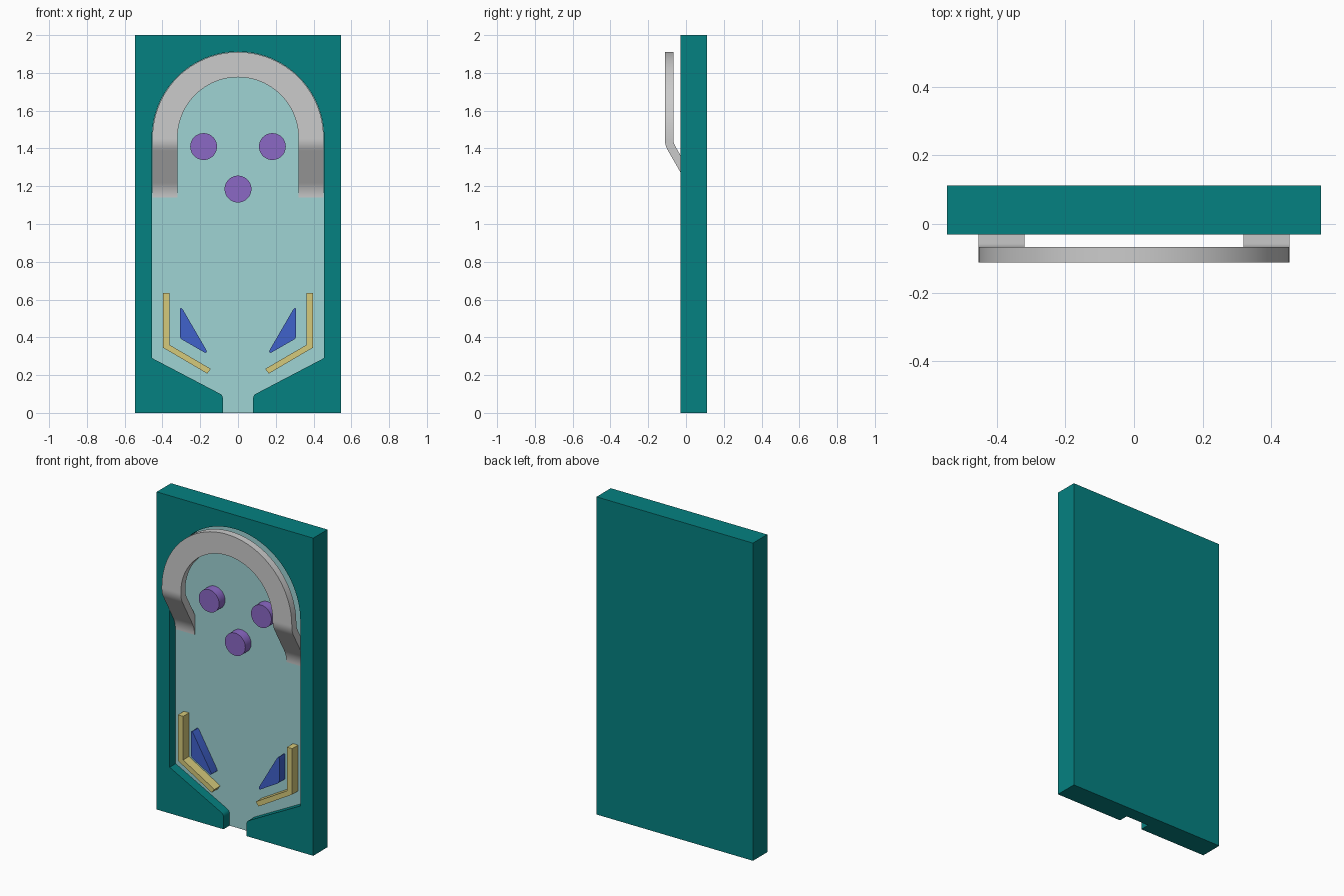
import bpy, bmesh
from math import sin, cos, pi, radians

if "Cube" in bpy.data.objects:
    bpy.data.objects.remove(bpy.data.objects["Cube"])

FRONT, FLOOR, BACK = -0.03, 0.03, 0.112
W, H, R, ZC = 0.545, 2.0, 0.455, 1.457


def material(name, rgb):
    m = bpy.data.materials.new(name)
    m.diffuse_color = (*[(c / 255) ** 2.2 for c in rgb], 1)
    m.use_nodes = True
    m.node_tree.nodes["Principled BSDF"].inputs["Base Color"].default_value = m.diffuse_color
    return m


TEAL = material("teal", (13, 128, 128))
PALE = material("pale_teal", (157, 210, 211))
PURPLE = material("purple", (138, 104, 196))
YELLOW = material("yellow", (212, 200, 122))
BLUE = material("blue", (66, 98, 202))


def finish(name, bm, mats=(), smooth=False):
    bmesh.ops.recalc_face_normals(bm, faces=bm.faces)
    me = bpy.data.meshes.new(name)
    bm.to_mesh(me)
    bm.free()
    for m in mats:
        me.materials.append(m)
    ob = bpy.data.objects.new(name, me)
    bpy.context.collection.objects.link(ob)
    if smooth:
        bpy.ops.object.select_all(action='DESELECT')
        ob.select_set(True)
        bpy.context.view_layer.objects.active = ob
        bpy.ops.object.shade_smooth_by_angle(angle=radians(30))
    return ob


def prism(name, pts, mat, smooth=False):
    """Extrude an x-z outline from the floor up to the board front."""
    bm = bmesh.new()
    f = bm.faces.new([bm.verts.new((x, FLOOR + 0.005, z)) for x, z in pts])
    ext = bmesh.ops.extrude_face_region(bm, geom=[f])
    new = [v for v in ext["geom"] if isinstance(v, bmesh.types.BMVert)]
    bmesh.ops.translate(bm, verts=new, vec=(0, FRONT - FLOOR - 0.004, 0))
    if not any(f.is_valid and all(abs(v.co.y - FLOOR - 0.005) < 1e-6 for v in f.verts) for f in bm.faces):
        bm.faces.new([v for v in bm.verts if v not in new])
    return finish(name, bm, [mat], smooth)


# Board with recessed playfield: left outline, arch, right outline
side = [(0.08, 0), (0.08, 0.078), (0.083, 0.09), (0.09, 0.098), (0.102, 0.105), (R, 0.29)]
arch = [(R * cos(pi * i / 48), ZC + R * sin(pi * i / 48)) for i in range(49)]
recess = side + arch + [(-x, z) for x, z in reversed(side)]
bm = bmesh.new()
rf = [bm.verts.new((x, FRONT, z)) for x, z in recess]
rb = [bm.verts.new((x, FLOOR, z)) for x, z in recess]
corners = [(-W, 0), (-W, H), (W, H), (W, 0)]
cf = [bm.verts.new((x, FRONT, z)) for x, z in corners]
cb = [bm.verts.new((x, BACK, z)) for x, z in corners]
bm.faces.new(cf + rf)
bm.faces.new(cb)
for i in range(3):
    bm.faces.new((cf[i], cf[i + 1], cb[i + 1], cb[i]))
bm.faces.new((cf[0], rf[-1], rb[-1], rb[0], rf[0], cf[3], cb[3], cb[0]))
for i in range(len(rf) - 1):
    bm.faces.new((rf[i], rf[i + 1], rb[i + 1], rb[i]))
bm.faces.new(rb).material_index = 1
finish("board", bm, [TEAL, PALE], True)

# Arched ramp: rectangular section swept along two curved legs and a half circle
RI, RO, T, PHI = 0.32, 0.453, 0.0225, radians(30)
leg = []
y0, z0, r1, r2, z_end = -0.0895, 1.45, 0.1, 0.1775, 1.14
for i in range(9):
    a = PHI * i / 8
    leg.append((y0 + r1 * (1 - cos(a)), z0 - r1 * sin(a), a))
ys, zs, _ = leg[-1]
drop = zs - z_end - r2 * sin(PHI)
y_end = ys + drop * sin(PHI) / cos(PHI) + r2 * (1 - cos(PHI))
for i in range(9):
    a = PHI * (8 - i) / 8
    leg.append((y_end - r2 * (1 - cos(a)), z_end + r2 * sin(a), a))


def leg_section(s, y, z, a):
    dy, dz = T * cos(a), T * sin(a)
    return [(s * RI, y - dy, z - dz), (s * RO, y - dy, z - dz),
            (s * RO, y + dy, z + dz), (s * RI, y + dy, z + dz)]


sections = [leg_section(1, *p) for p in reversed(leg)]
for i in range(49):
    c, s = cos(pi * i / 48), sin(pi * i / 48)
    sections.append([(r * c, y0 + t, ZC + r * s) for r, t in ((RI, -T), (RO, -T), (RO, T), (RI, T))])
sections += [leg_section(-1, *p) for p in leg]
bm = bmesh.new()
rings = [[bm.verts.new(p) for p in sec] for sec in sections]
for a, b in zip(rings, rings[1:]):
    for k in range(4):
        bm.faces.new((a[k], a[(k + 1) % 4], b[(k + 1) % 4], b[k]))
bm.faces.new(rings[0])
bm.faces.new(rings[-1])
finish("arched_ramp", bm, smooth=True)

# Round bumpers
for n, (bx, bz) in enumerate([(-0.182, 1.41), (0.182, 1.41), (0, 1.185)]):
    circle = [(bx + 0.071 * cos(2 * pi * i / 40), bz + 0.071 * sin(2 * pi * i / 40)) for i in range(40)]
    prism(f"bumper_{n + 1}", circle, PURPLE, True)

# Lane guides and slingshot wedges, mirrored left and right
guide = [(0.398, 0.635), (0.362, 0.635), (0.362, 0.36), (0.144, 0.233), (0.163, 0.208), (0.398, 0.346)]
wedge = [(0.308, 0.548), (0.305, 0.555), (0.299, 0.555), (0.293, 0.549), (0.167, 0.332), (0.165, 0.323),
         (0.17, 0.318), (0.178, 0.32), (0.296, 0.388), (0.304, 0.395), (0.308, 0.407)]
for label, s in (("left", -1), ("right", 1)):
    prism(f"lane_guide_{label}", [(s * x, z) for x, z in guide], YELLOW)
    prism(f"slingshot_{label}", [(s * x, z) for x, z in wedge], BLUE, True)
